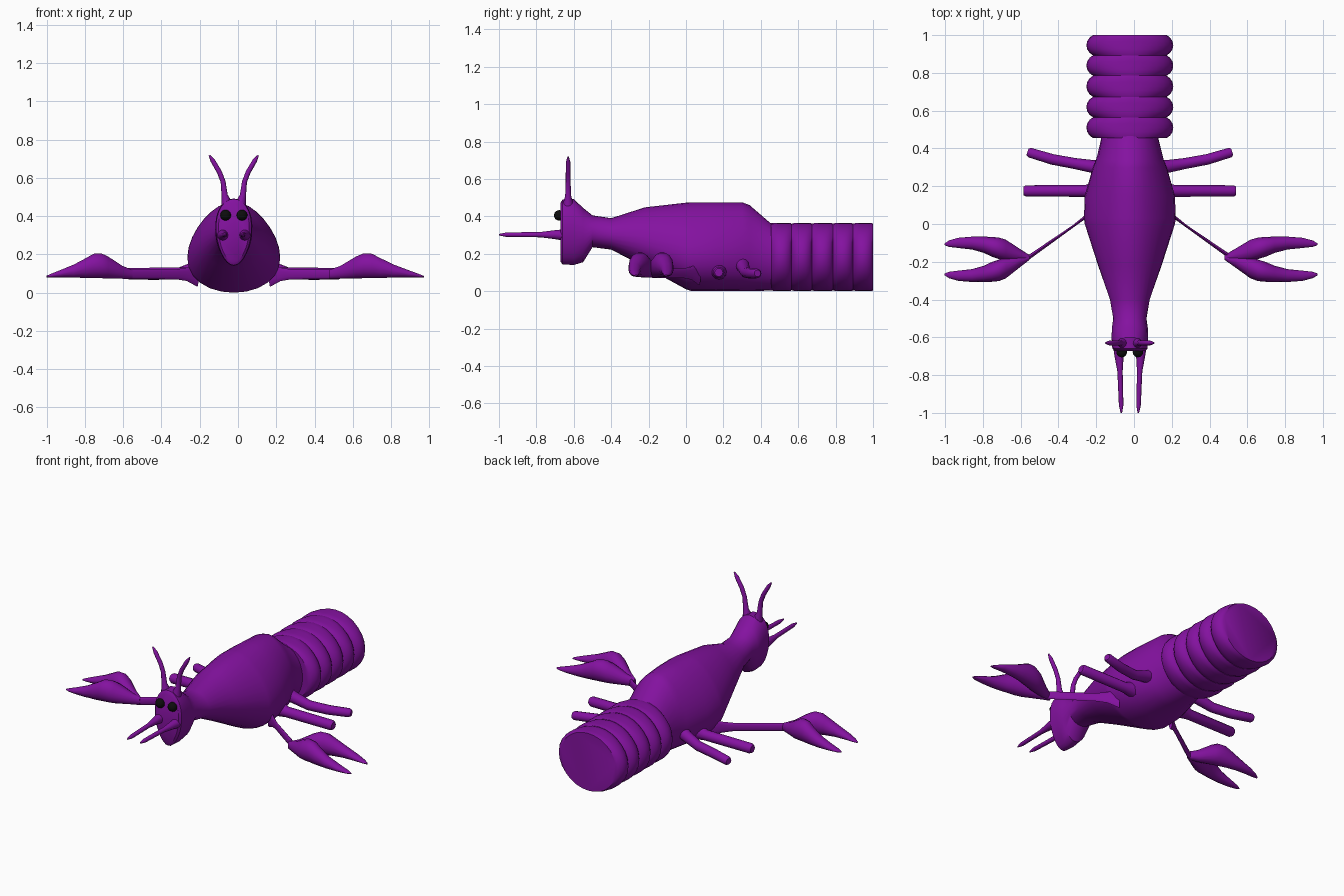
import bpy, bmesh, math
from mathutils import Vector

CX = -0.022  # centre line of the body


def material(name, rgb):
    m = bpy.data.materials.new(name)
    m.diffuse_color = (*rgb, 1)
    return m


SHELL = material("purple_shell", (0.23, 0.006, 0.35))
BLACK = material("black", (0.004, 0.004, 0.004))


def loft(name, rings, angle=40):
    """Skin a list of closed point rings and cap both ends."""
    bm = bmesh.new()
    rows = [[bm.verts.new(p) for p in ring] for ring in rings]
    n = len(rows[0])
    for a, b in zip(rows, rows[1:]):
        for i in range(n):
            j = (i + 1) % n
            bm.faces.new((a[i], a[j], b[j], b[i]))
    bm.faces.new(rows[0])
    bm.faces.new(rows[-1])
    bmesh.ops.recalc_face_normals(bm, faces=bm.faces)
    me = bpy.data.meshes.new(name)
    bm.to_mesh(me)
    bm.free()
    ob = bpy.data.objects.new(name, me)
    bpy.context.collection.objects.link(ob)
    me.materials.append(SHELL)
    bpy.ops.object.select_all(action='DESELECT')
    bpy.context.view_layer.objects.active = ob
    ob.select_set(True)
    bpy.ops.object.shade_smooth_by_angle(angle=math.radians(angle))
    return ob


def body_ring(y, w, lo, hi, taper=0.0, n=28):
    """Egg-shaped cross-section facing along y; taper > 0 narrows the top."""
    pts = []
    for i in range(n):
        a = 2 * math.pi * i / n
        s, c = math.sin(a), math.cos(a)
        pts.append((CX + w * c * (1 - taper * s), y, (lo + hi) / 2 + (hi - lo) / 2 * s))
    return pts


def tube(name, path, radii, n=12):
    """Tapered tube along a path."""
    path = [Vector(p) for p in path]
    rings = []
    for k, p in enumerate(path):
        d = (path[min(k + 1, len(path) - 1)] - path[max(k - 1, 0)]).normalized()
        u = d.cross(Vector((0, 0, 1)) if abs(d.z) < 0.8 else Vector((0, 1, 0))).normalized()
        v = d.cross(u)
        rings.append([p + radii[k] * (math.cos(t) * u + math.sin(t) * v)
                      for t in (2 * math.pi * i / n for i in range(n))])
    return loft(name, rings, 50)


# Head, neck and carapace
loft("head_and_carapace", [body_ring(*s) for s in [
    (-0.672, 0.080, 0.160, 0.470, -0.15),
    (-0.660, 0.092, 0.143, 0.490, -0.15),
    (-0.600, 0.096, 0.140, 0.492, -0.15),
    (-0.550, 0.095, 0.155, 0.445, -0.1),
    (-0.500, 0.088, 0.235, 0.405, 0),
    (-0.400, 0.105, 0.222, 0.390, 0.1),
    (-0.220, 0.165, 0.130, 0.448, 0.2),
    (0.000, 0.232, 0.010, 0.473, 0.25),
    (0.030, 0.236, 0.000, 0.475, 0.25),
    (0.150, 0.232, 0.000, 0.475, 0.25),
    (0.300, 0.192, 0.000, 0.475, 0.2),
    (0.340, 0.178, 0.000, 0.460, 0.15),
    (0.450, 0.152, 0.003, 0.365, 0),
    (0.500, 0.150, 0.005, 0.360, 0)]])

# Ringed tail
edges = [0.455, 0.565, 0.673, 0.785, 0.893, 1.0]
for k, (a, b) in enumerate(zip(edges, edges[1:])):
    rings = [body_ring(a + (b - a) * f, w, z, 0.365 - z)
             for f, w, z in [(0, 0.195, 0.005), (0.12, 0.213, 0.001), (0.3, 0.226, 0),
                             (0.5, 0.230, 0), (0.7, 0.226, 0), (0.88, 0.213, 0), (1, 0.195, 0.003)]]
    loft("tail_ring_%d" % (k + 1), rings)

for side, label in ((-1, "left"), (1, "right")):
    def P(x, y, z):
        return (CX + side * x, y, z)

    # Eye
    bpy.ops.mesh.primitive_uv_sphere_add(segments=20, ring_count=12, radius=0.028,
                                         location=P(0.043, -0.678, 0.405))
    eye = bpy.context.object
    eye.name = label + "_eye"
    eye.data.materials.append(BLACK)
    bpy.ops.object.shade_smooth()

    # Upright antenna and forward feeler
    tube(label + "_antenna",
         [P(0.035, -0.63, 0.46), P(0.048, -0.63, 0.51), P(0.056, -0.63, 0.58),
          P(0.075, -0.63, 0.63), P(0.11, -0.63, 0.69), P(0.128, -0.63, 0.718)],
         [0.03, 0.016, 0.013, 0.013, 0.012, 0.004])
    tube(label + "_feeler",
         [P(0.058, -0.64, 0.30), P(0.057, -0.70, 0.302), P(0.052, -0.78, 0.302),
          P(0.046, -0.96, 0.302), P(0.045, -1.0, 0.302)],
         [0.032, 0.024, 0.014, 0.012, 0.004])

    # Middle and rear legs
    tube(label + "_middle_leg",
         [P(0.17, 0.175, 0.11), P(0.24, 0.175, 0.10), P(0.55, 0.175, 0.10), P(0.563, 0.175, 0.10)],
         [0.05, 0.031, 0.03, 0.022])
    tube(label + "_rear_leg",
         [P(0.12, 0.29, 0.16), P(0.20, 0.305, 0.13), P(0.29, 0.32, 0.10), P(0.41, 0.342, 0.095),
          P(0.53, 0.378, 0.095), P(0.542, 0.382, 0.095)],
         [0.045, 0.034, 0.029, 0.028, 0.026, 0.018])

    # Thin upright arm
    arm = [(0.19, 0.07, 0.012, 0.065), (0.245, 0.03, 0.008, 0.035),
           (0.30, -0.012, 0.006, 0.026), (0.54, -0.18, 0.011, 0.025)]
    rings = []
    for x, y, t, h in arm:
        rings.append([P(x + 0.57 * t * math.cos(a), y + 0.82 * t * math.cos(a), 0.096 + h * math.sin(a))
                      for a in (2 * math.pi * i / 12 for i in range(12))])
    loft(label + "_arm", rings, 50)

    # Claw: two fingers sharing one palm
    wrist, length = (0.50, 0.475) if side > 0 else (0.53, 0.45)
    for f, finger in ((-1, "front"), (1, "rear")):
        rings = []
        for s, d, w, lo, hi in [(0, 0.0, 0.012, 0.072, 0.12), (0.12, 0.016, 0.034, 0.072, 0.142),
                                (0.28, 0.046, 0.056, 0.073, 0.19), (0.36, 0.058, 0.057, 0.074, 0.207),
                                (0.45, 0.067, 0.052, 0.075, 0.205), (0.54, 0.077, 0.043, 0.076, 0.182),
                                (0.68, 0.086, 0.034, 0.078, 0.148), (0.84, 0.087, 0.027, 0.08, 0.118),
                                (0.95, 0.083, 0.017, 0.08, 0.098), (1.0, 0.08, 0.005, 0.08, 0.088)]:
            yc = -0.177 - 0.010 * min(1, s * 3) + f * d
            rings.append([P((wrist + s * length if side < 0 else wrist + s * (length + 0.018)),
                            yc + w * math.cos(a), (lo + hi) / 2 + (hi - lo) / 2 * math.sin(a))
                          for a in (2 * math.pi * i / 14 for i in range(14))])
        loft("%s_claw_%s_finger" % (label, finger), rings, 50)
